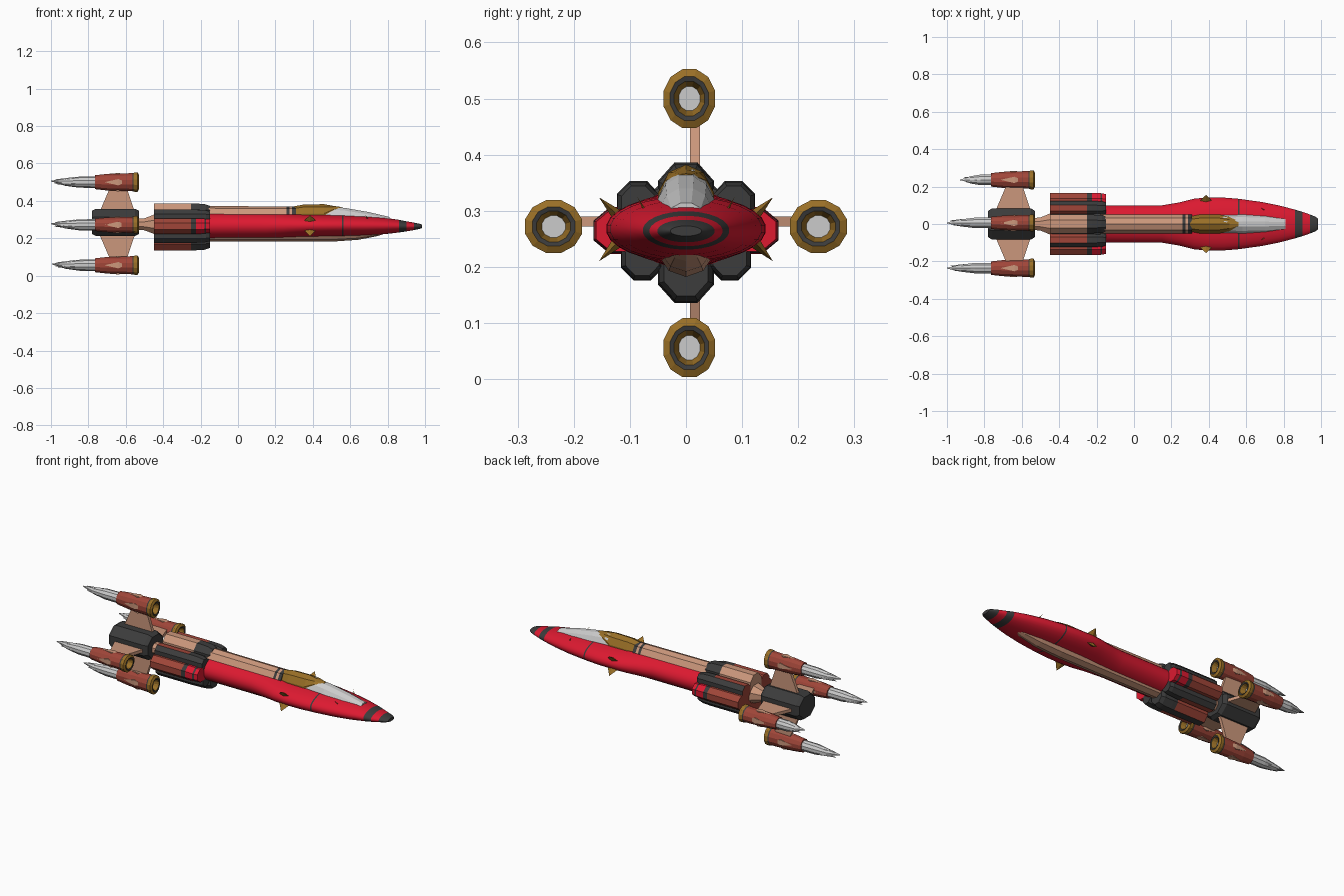
import bpy, bmesh
from math import sin, cos, pi
from mathutils import Vector

if "Cube" in bpy.data.objects:
    bpy.data.objects.remove(bpy.data.objects["Cube"])

COLOURS = {
    "red": (0.72, 0.01, 0.03), "brick": (0.35, 0.06, 0.04), "dark": (0.045, 0.045, 0.045),
    "tan": (0.60, 0.31, 0.20), "gold": (0.32, 0.16, 0.02), "white": (0.62, 0.62, 0.62),
}
MATS = {}
for key, rgb in COLOURS.items():
    MATS[key] = bpy.data.materials.new(key)
    MATS[key].diffuse_color = (*rgb, 1)
KEYS = list(COLOURS)


def finish(name, bm, smooth=False):
    bmesh.ops.recalc_face_normals(bm, faces=bm.faces)
    mesh = bpy.data.meshes.new(name)
    bm.to_mesh(mesh)
    bm.free()
    for k in KEYS:
        mesh.materials.append(MATS[k])
    ob = bpy.data.objects.new(name, mesh)
    bpy.context.collection.objects.link(ob)
    if smooth:
        bpy.context.view_layer.objects.active = ob
        ob.select_set(True)
        bpy.ops.object.shade_smooth_by_angle(angle=0.6)
        ob.select_set(False)
    return ob


def loft(name, rings, n=10, cy=0.0, cz=0.27, smooth=False, stripe=None):
    """Rings (x, dy, dz, ry, rz, colour) along x; a colour fills the span after its ring."""
    bm = bmesh.new()
    k = 1 / cos(pi / n)
    loops = []
    for x, dy, dz, ry, rz, _ in rings:
        loops.append([bm.verts.new((x, cy + dy + ry * k * cos(2 * pi * (i + .5) / n),
                                    cz + dz + rz * k * sin(2 * pi * (i + .5) / n))) for i in range(n)])
    for a, b, ring in zip(loops, loops[1:], rings):
        for i in range(n):
            f = bm.faces.new((a[i], a[(i + 1) % n], b[(i + 1) % n], b[i]))
            f.material_index = KEYS.index(ring[5])
    for loop, ring in ((loops[0], rings[0]), (loops[-1], rings[-1])):
        bm.faces.new(loop).material_index = KEYS.index(ring[5])
    if stripe:
        bmesh.ops.recalc_face_normals(bm, faces=bm.faces)
        d = Vector(stripe).normalized()
        for f in bm.faces:
            if f.normal.dot(d) > 0.8:
                f.material_index = KEYS.index("dark")
    return finish(name, bm, smooth)


def simple(rings):
    return [(x, 0, dz, ry, rz, c) for x, dz, ry, rz, c in rings]


def spike(name, base, tip, rx, rt, colour):
    """Four-sided blade from base to tip."""
    base, tip = Vector(base), Vector(tip)
    side = (tip - base).cross(Vector((1, 0, 0))).normalized() * rt
    bm = bmesh.new()
    ax = Vector((rx, 0, 0))
    vs = [bm.verts.new(base + o) for o in (ax, side, -ax, -side)]
    t = bm.verts.new(tip)
    bm.faces.new(vs)
    for i in range(4):
        bm.faces.new((vs[i], vs[(i + 1) % 4], t))
    for f in bm.faces:
        f.material_index = KEYS.index(colour)
    finish(name, bm)


# Main hull with nose bands
loft("hull", simple([
    (-.2, 0, .10, .07, "dark"), (-.15, 0, .10, .07, "red"), (.15, 0, .10, .069, "red"),
    (.24, 0, .115, .066, "red"), (.32, 0, .135, .062, "red"), (.39, 0, .142, .06, "red"),
    (.48, 0, .141, .059, "red"), (.557, 0, .135, .057, "dark"), (.565, 0, .134, .057, "red"),
    (.68, -.001, .118, .052, "red"), (.78, -.002, .098, .044, "red"), (.86, -.003, .077, .034, "dark"),
    (.90, -.004, .065, .027, "red"), (.94, -.004, .051, .02, "dark"), (.97, -.004, .039, .014, "dark"),
    (.985, -.004, .028, .009, "dark")]), n=28, cz=.268, smooth=True)

# Upper spine and belly keel
loft("spine", simple([
    (-.45, .04, .05, .06, "tan"), (-.21, .04, .05, .06, "dark"), (-.18, .04, .05, .06, "tan"),
    (.26, .04, .05, .057, "dark"), (.275, .04, .05, .057, "tan"), (.29, .04, .05, .057, "dark"),
    (.31, .04, .05, .058, "dark")]))
loft("belly", simple([
    (-.2, -.03, .05, .055, "tan"), (.5, -.03, .05, .055, "tan"), (.64, -.03, .045, .046, "tan"),
    (.74, -.03, .033, .028, "tan"), (.80, -.03, .02, .01, "tan")]))

# Canopy: gold roof running into a pale windscreen
loft("windscreen", simple([
    (.36, .04, .048, .062, "white"), (.48, .04, .048, .064, "white"), (.58, .037, .05, .054, "white"),
    (.70, .024, .047, .046, "white"), (.81, .01, .036, .034, "white")]), n=12)
loft("canopy_roof", simple([
    (.30, .04, .04, .058, "gold"), (.35, .04, .05, .067, "gold"), (.46, .04, .05, .069, "gold"),
    (.51, .075, .038, .027, "gold"), (.56, .09, .014, .006, "gold")]), n=10)

# Side blades, antennas and hull slots
for s in (1, -1):
    spike("upper_blade", (.385, s * .118, .288), (.385, s * .155, .324), .038, .012, "gold")
    spike("lower_blade", (.385, s * .118, .248), (.385, s * .155, .21), .038, .012, "gold")
    spike("antenna", (.70, s * .07, .295), (.68, s * .087, .325), .006, .003, "gold")
    spike("hull_slot", (.22, s * .09, .27), (.29, s * .128, .272), .02, .008, "dark")

# Rear booster cluster: a core ringed with eight pods
loft("booster_core", simple([(-.44, 0, .10, .08, "dark"), (-.18, 0, .10, .08, "dark")]), n=12)
for name, y, z, ry, rz, body in (("top", 0, .33, .05, .056, "tan"), ("bottom", 0, .192, .05, .056, "brick"),
                                 ("upper", .085, .314, .038, .039, "brick"),
                                 ("lower", .078, .215, .038, .039, "brick"),
                                 ("side", .115, .265, .05, .042, "brick")):
    for s in ((1, -1) if y else (1,)):
        nose = "red" if name == "side" else "dark"
        diag = name in ("upper", "lower")
        shrink = .78 if nose == "dark" else .9
        loft(name + "_pod", [
            (-.45, 0, 0, ry, rz, body), (-.25, 0, 0, ry, rz, "dark"), (-.225, 0, 0, ry, rz, nose),
            (-.18, 0, 0, ry * (1 if nose == "red" else .95), rz * .95, "dark"),
            (-.17, 0, 0, ry * .97, rz * .9, nose), (-.15, 0, 0, ry * shrink, rz * shrink, nose)],
            n=8, cy=s * y, cz=z, stripe=(0, s * y, z - .265) if diag or name == "bottom" else None)

# Neck and tail hub
loft("neck", simple([(-.56, 0, .03, .03, "tan"), (-.50, 0, .035, .032, "tan"), (-.44, 0, .06, .055, "tan")]),
     n=8, cz=.275)
loft("tail_hub", simple([(-.78, 0, .07, .062, "dark"), (-.76, 0, .083, .073, "dark"),
                         (-.55, 0, .083, .073, "dark"), (-.53, 0, .07, .062, "dark")]), n=8, cz=.285)

# Four engines on fins
FIN = [(-.75, .04), (-.54, .04), (-.56, .085), (-.595, .19), (-.685, .19), (-.73, .085)]
for name, ey, ez, tail in (("top", .006, .50, -1.0), ("bottom", .006, .056, -.995),
                           ("left", -.236, .272, -1.0), ("right", .236, .272, -.93)):
    vertical = name in ("top", "bottom")
    sy, sz = (.9, 1.03) if vertical else (1.0, .92)
    # fin plate
    bm = bmesh.new()
    layers = []
    for t in (-.009, .009):
        if vertical:
            s = 1 if ez > .28 else -1
            layers.append([bm.verts.new((x, .016 + t, .28 + s * r)) for x, r in FIN])
        else:
            s = 1 if ey > 0 else -1
            layers.append([bm.verts.new((x, s * (r + .01), .281 + t)) for x, r in FIN])
    for lay in layers:
        bm.faces.new(lay)
    for i in range(len(FIN)):
        j = (i + 1) % len(FIN)
        bm.faces.new((layers[0][i], layers[0][j], layers[1][j], layers[1][i]))
    for f in bm.faces:
        f.material_index = KEYS.index("tan")
    finish(name + "_fin", bm)
    # nacelle with recessed intake
    prof = [(-.765, .036, "brick"), (-.70, .043, "brick"), (-.60, .046, "brick"), (-.565, .047, "dark"),
            (-.558, .048, "gold"), (-.55, .051, "gold"), (-.537, .051, "gold"), (-.53, .038, "dark"),
            (-.532, .030, "gold"), (-.56, .021, "white")]
    loft(name + "_engine", simple([(x, 0, r * sy, r * sz, c) for x, r, c in prof]), n=12, cy=ey, cz=ez)
    # tan diamond plates around the nacelle
    for i in range(4):
        a = i * pi / 2
        dy, dz = .041 * sy * cos(a), .041 * sz * sin(a)
        w, h = (.007, .017) if i % 2 == 0 else (.017, .007)
        loft(name + "_plate", [(-.71, dy, dz, .001, .001, "tan"), (-.64, dy, dz, w, h, "tan"),
                               (-.60, dy, dz, .001, .001, "tan")], n=4, cy=ey, cz=ez)
    # exhaust flame with split tail
    L = tail + .75
    loft(name + "_flame", simple([
        (-.75, 0, .028, .029, "white"), (-.75 + L * .4, 0, .028, .028, "white"),
        (-.75 + L * .7, 0, .019, .018, "white"), (tail + .03, .004, .009, .008, "white"),
        (tail, .006, .002, .002, "white")]), n=10, cy=ey, cz=ez)
    for dy, dz, cut in ((.012, -.008, .035), (-.012, -.006, .05), (0, .014, .04)):
        loft(name + "_flame_tongue", [(-.75 + L * .5, dy, dz, .012, .012, "white"),
                                      (tail + cut + .03, dy, dz, .007, .006, "white"),
                                      (tail + cut - .015, dy, dz, .001, .001, "white")], n=6, cy=ey, cz=ez)

for m in bpy.data.materials:
    if m.users and not m.is_grease_pencil:
        m.use_nodes = True
        m.node_tree.nodes["Principled BSDF"].inputs["Base Color"].default_value = m.diffuse_color
